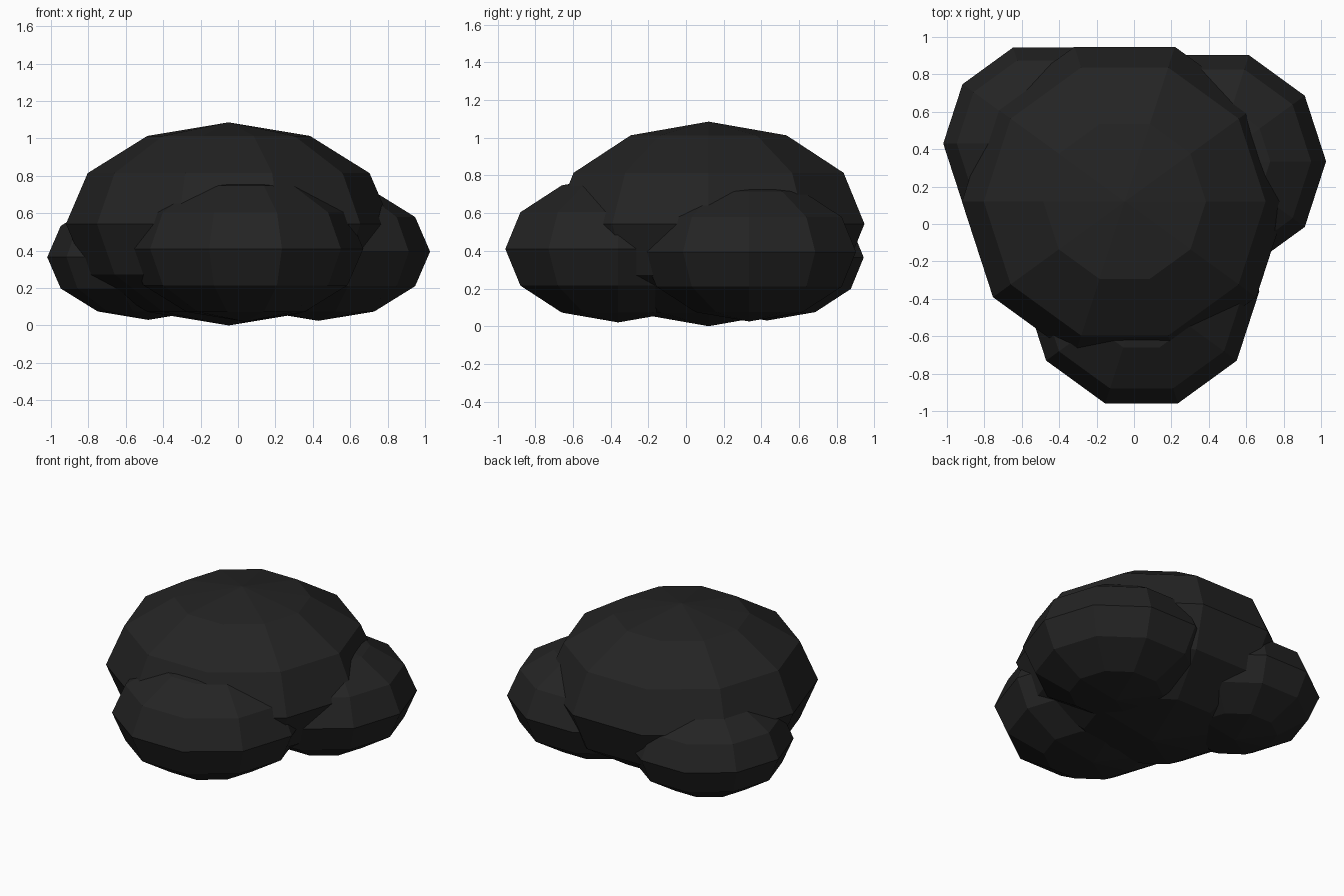
import bpy
import math

cube = bpy.data.objects.get("Cube")
if cube:
    bpy.data.objects.remove(cube, do_unlink=True)

# Single near-black material
color = (0.017, 0.017, 0.017, 1.0)
charcoal = bpy.data.materials.new("charcoal")
charcoal.use_nodes = True
charcoal.diffuse_color = color
bsdf = next(n for n in charcoal.node_tree.nodes if n.type == 'BSDF_PRINCIPLED')
bsdf.inputs["Base Color"].default_value = color
bsdf.inputs["Roughness"].default_value = 0.9


def puff(name, center, radius, half_height):
    """Flattened low-poly sphere with a corner pointing to the front and back."""
    bpy.ops.mesh.primitive_uv_sphere_add(segments=10, ring_count=6, radius=1, location=center)
    obj = bpy.context.object
    obj.name = name
    obj.rotation_euler.z = math.pi / 2
    obj.scale = (radius, radius, half_height)
    bpy.ops.object.transform_apply(location=False, rotation=True, scale=True)
    bpy.ops.object.shade_flat()
    obj.data.materials.append(charcoal)
    return obj


# Large central mass and the three lobes around it
puff("main_puff", (-0.05, 0.12, 0.543), 0.87, 0.543)
puff("front_puff", (0.04, -0.36, 0.41), 0.63, 0.39)
puff("back_right_puff", (-0.48, 0.43, 0.365), 0.54, 0.335)
puff("back_left_puff", (0.43, 0.335, 0.395), 0.597, 0.37)
